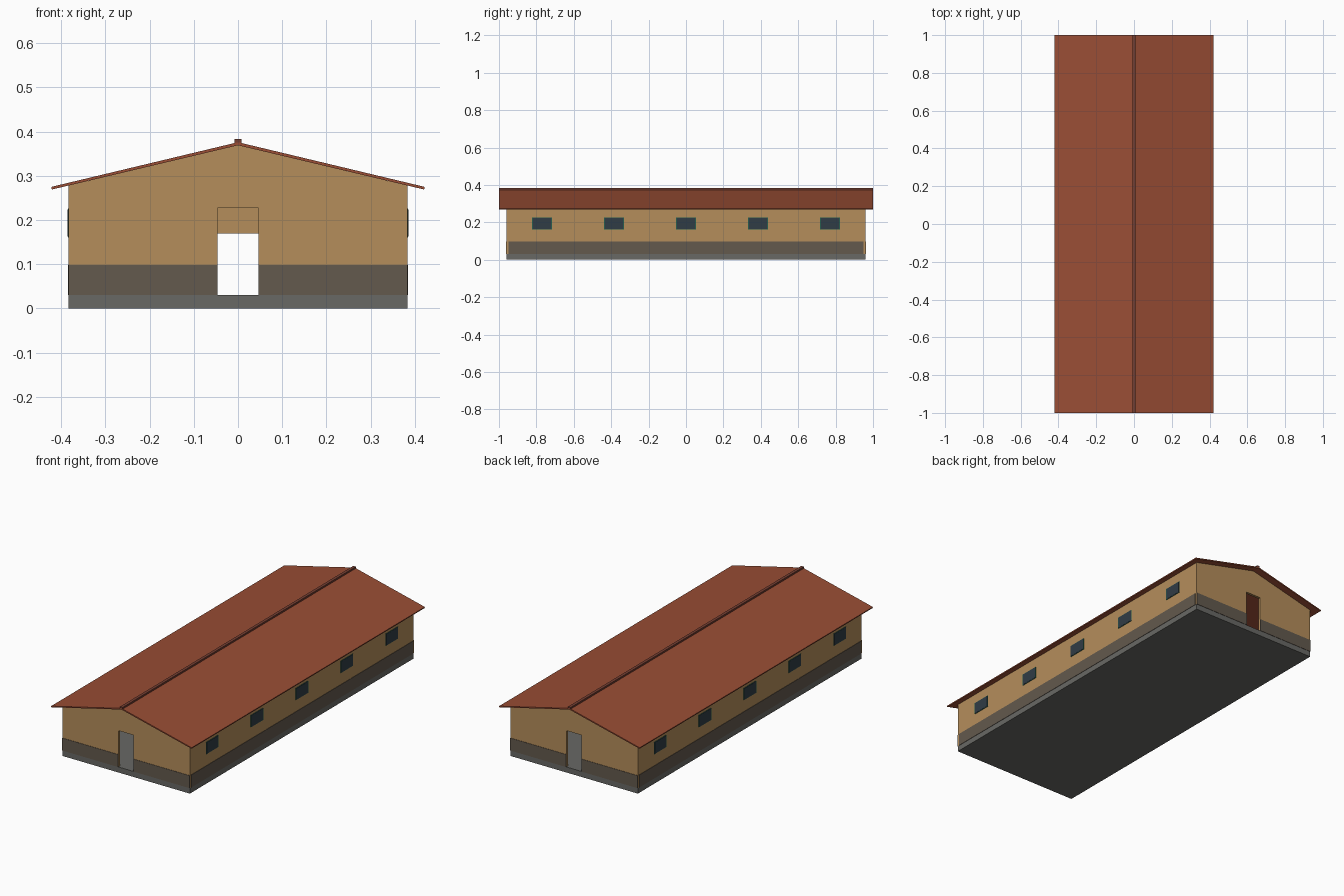
import bpy, bmesh

if "Cube" in bpy.data.objects:
    bpy.data.objects.remove(bpy.data.objects["Cube"])


def material(name, r, g, b):
    m = bpy.data.materials.new(name)
    m.diffuse_color = (r, g, b, 1)
    m.use_nodes = True
    m.node_tree.nodes["Principled BSDF"].inputs["Base Color"].default_value = m.diffuse_color
    return m


WALL = material("wall_plaster", 0.46, 0.27, 0.105)
PLINTH = material("dark_cladding", 0.125, 0.10, 0.075)
SLAB = material("concrete", 0.14, 0.14, 0.13)
ROOF = material("roof_red", 0.32, 0.075, 0.035)
RIDGE = material("ridge_brown", 0.18, 0.05, 0.032)
FRAME = material("frame_green", 0.02, 0.11, 0.075)
GLASS = material("glass", 0.03, 0.045, 0.06)


def prism(name, profile, y0, y1, mat):
    """Extrude an (x, z) outline from y0 to y1."""
    bm = bmesh.new()
    face = bm.faces.new([bm.verts.new((x, y0, z)) for x, z in profile])
    ext = bmesh.ops.extrude_face_region(bm, geom=[face])["geom"]
    moved = [v for v in ext if isinstance(v, bmesh.types.BMVert)]
    bmesh.ops.translate(bm, verts=moved, vec=(0, y1 - y0, 0))
    bmesh.ops.recalc_face_normals(bm, faces=bm.faces)
    mesh = bpy.data.meshes.new(name)
    bm.to_mesh(mesh)
    bm.free()
    mesh.materials.append(mat)
    obj = bpy.data.objects.new(name, mesh)
    bpy.context.collection.objects.link(obj)
    return obj


def box(name, x0, x1, y0, y1, z0, z1, mat):
    return prism(name, [(x0, z0), (x1, z0), (x1, z1), (x0, z1)], y0, y1, mat)


W, L, T = 0.383, 0.96, 0.014      # half width, half length, wall thickness
FLOOR, EAVE, APEX = 0.03, 0.278, 0.369
DOOR = 0.046                      # half width of the doorways


def gable(name, y0, y1, door_top):
    prism(name, [(-W, FLOOR), (-DOOR, FLOOR), (-DOOR, door_top), (DOOR, door_top),
                 (DOOR, FLOOR), (W, FLOOR), (W, EAVE), (0, APEX), (-W, EAVE)], y0, y1, WALL)


# Floor slab
box("floor_slab", -W, W, -L, L, 0, FLOOR, SLAB)

# Gable ends with doorways, and an inner cross wall with a lower doorway
gable("front_wall", -L, -L + T, 0.227)
gable("back_wall", L - T, L, 0.227)
gable("cross_wall", -T / 2, T / 2, 0.17)

for side, s in (("left", -1), ("right", 1)):
    # Long wall with sloped top meeting the roof
    inner = W - T
    prism(side + "_wall", [(s * W, FLOOR), (s * W, EAVE), (s * inner, EAVE + 0.0033),
                           (s * inner, FLOOR)], -L + T, L - T, WALL)
    # Dark cladding along the side and beside the doorways
    box(side + "_cladding", s * (W - 0.002), s * (W + 0.002), -0.95, 0.95, FLOOR, 0.098, PLINTH)
    for end, e in (("front", -1), ("back", 1)):
        box(f"{end}_{side}_cladding", s * DOOR, s * W, e * (L - 0.002), e * (L + 0.002),
            FLOOR, 0.098, PLINTH)
    # Windows
    for i in range(5):
        y = (i - 2) * 0.385
        box(f"{side}_window_frame_{i + 1}", s * (W - T - 0.001), s * (W + 0.002),
            y - 0.053, y + 0.053, 0.161, 0.226, FRAME)
        box(f"{side}_window_glass_{i + 1}", s * (W - T - 0.002), s * (W + 0.003),
            y - 0.049, y + 0.049, 0.163, 0.224, GLASS)
    # Roof slope
    prism(side + "_roof", [(0, APEX), (s * 0.421, 0.269), (s * 0.422, 0.275), (0, 0.376)],
          -1, 1, ROOF)

# Ridge cap
box("ridge_cap", -0.008, 0.008, -1, 1, 0.371, 0.383, RIDGE)
